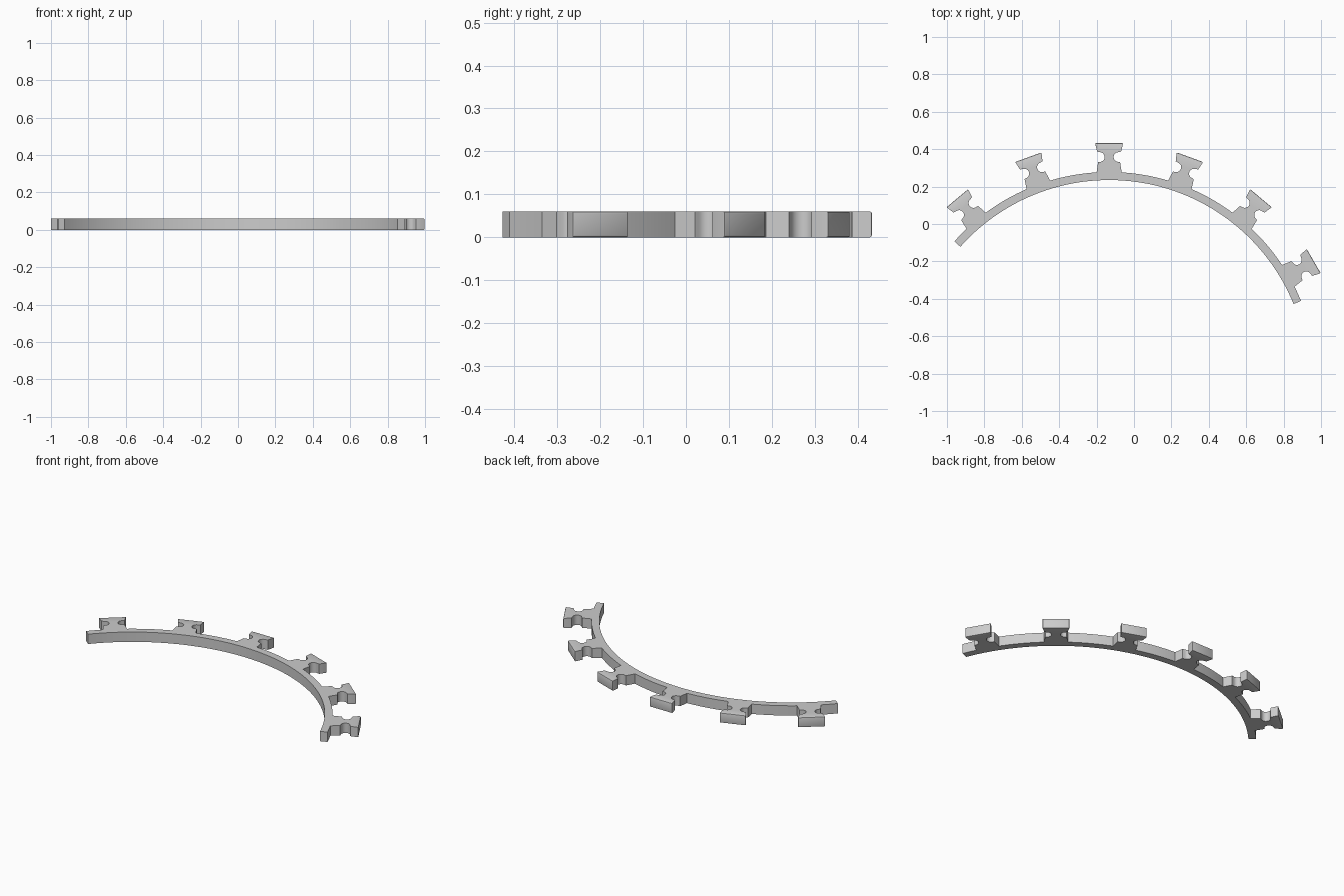
import bpy, bmesh
from math import sin, cos, radians, degrees, asin, pi

if "Cube" in bpy.data.objects:
    bpy.data.objects.remove(bpy.data.objects["Cube"], do_unlink=True)

CX, CY = -0.133, -0.83          # centre of the curved band
R_IN, R_OUT, R_TOP = 1.065, 1.108, 1.263
HEIGHT = 0.06
START, END = -48.3, 67.8        # degrees from +y, positive towards +x
TEETH = range(-40, 61, 20)

grey = bpy.data.materials.new("plain grey")
grey.use_nodes = True
grey.diffuse_color = (0.6, 0.6, 0.6, 1)
grey.node_tree.nodes["Principled BSDF"].inputs["Base Color"].default_value = (0.6, 0.6, 0.6, 1)


def place(side, radius, angle):
    """Turn a point of an upright tooth to its place on the band."""
    a = radians(angle)
    return (CX + radius * sin(a) + side * cos(a),
            CY + radius * cos(a) - side * sin(a))


def arc(radius, a, b):
    n = max(2, round(abs(b - a) / 1.5))
    return [place(0, radius, a + (b - a) * i / n) for i in range(n + 1)]


# Right half of a tooth, from the head down past the round notch to the foot
FOOT = 0.067
notch = [(0.05 + 0.026 * cos(t), 1.188 + 0.026 * sin(t))
         for t in (pi / 2 + pi * i / 12 for i in range(13))]
half = [(0.075, R_TOP), (0.064, 1.217)] + notch + [(0.059, 1.160)]
tooth = [(-s, r) for s, r in reversed(half)] + half
foot_angle = degrees(asin(FOOT / R_OUT))

# One outline: outer edge with its teeth, then back along the inner edge
outline, at = [], START
for angle in TEETH:
    outline += arc(R_OUT, at, angle - foot_angle)
    outline += [place(s, r, angle) for s, r in tooth]
    at = angle + foot_angle
outline += arc(R_OUT, at, END) + arc(R_IN, END, START)

bm = bmesh.new()
base = bm.faces.new([bm.verts.new((x, y, 0)) for x, y in outline])
solid = bmesh.ops.extrude_face_region(bm, geom=[base], use_keep_orig=True)
top = [v for v in solid["geom"] if isinstance(v, bmesh.types.BMVert)]
bmesh.ops.translate(bm, verts=top, vec=(0, 0, HEIGHT))
bmesh.ops.recalc_face_normals(bm, faces=bm.faces)


# Soften the rim of each outer head face
def on_head(v):
    return (v.co.x - CX) ** 2 + (v.co.y - CY) ** 2 > (R_TOP - 0.005) ** 2


rim = [e for e in bm.edges if all(on_head(v) for v in e.verts)]
bmesh.ops.bevel(bm, geom=rim, offset=0.005, segments=2, profile=0.5, affect='EDGES')

mesh = bpy.data.meshes.new("toothed_band")
bm.to_mesh(mesh)
bm.free()
mesh.materials.append(grey)
band = bpy.data.objects.new("toothed_band", mesh)
bpy.context.collection.objects.link(band)
bpy.ops.object.select_all(action='DESELECT')
band.select_set(True)
bpy.context.view_layer.objects.active = band
bpy.ops.object.shade_smooth_by_angle(angle=radians(30))
